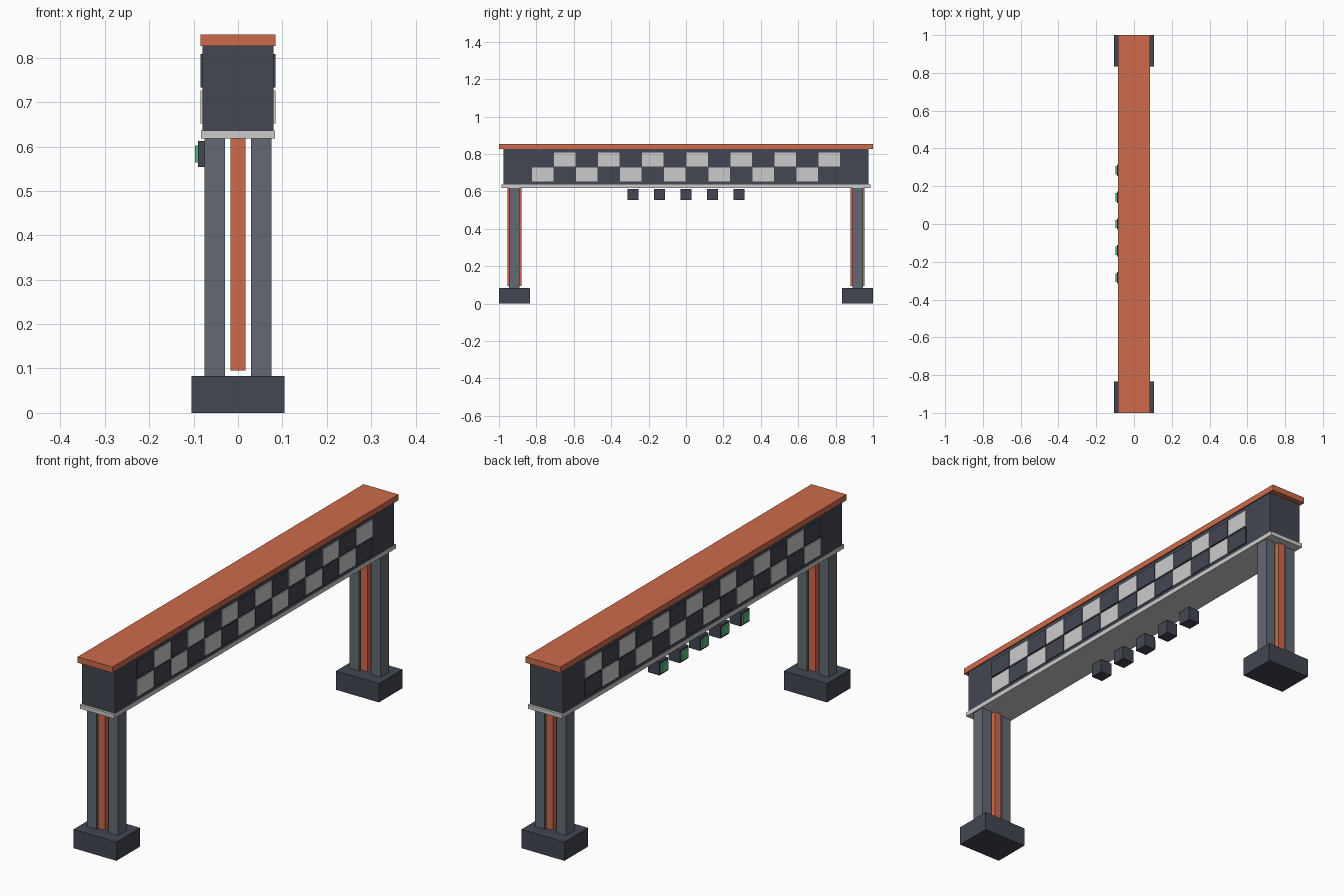
import bpy

if "Cube" in bpy.data.objects:
    bpy.data.objects.remove(bpy.data.objects["Cube"], do_unlink=True)


def make_material(name, rgb):
    mat = bpy.data.materials.new(name)
    mat.use_nodes = True
    colour = (*rgb, 1)
    mat.diffuse_color = colour
    mat.node_tree.nodes["Principled BSDF"].inputs["Base Color"].default_value = colour
    return mat


orange = make_material("burnt orange", (0.61, 0.145, 0.07))
charcoal = make_material("charcoal", (0.056, 0.061, 0.085))
steel = make_material("steel grey", (0.125, 0.144, 0.174))
white = make_material("off white", (0.6, 0.6, 0.6))
green = make_material("signal green", (0.1, 0.48, 0.22))


def box(name, centre, size, mat):
    bpy.ops.mesh.primitive_cube_add(size=1, location=centre)
    obj = bpy.context.object
    obj.name = name
    obj.scale = size
    bpy.ops.object.transform_apply(location=False, rotation=False, scale=True)
    obj.data.materials.append(mat)
    return obj


# Overhead beam with its cap and lower trim
box("beam", (0, 0, 0.731), (0.16, 1.952, 0.194), charcoal)
box("top_cap", (0, 0, 0.839), (0.17, 2, 0.026), orange)
box("lower_trim", (0, 0, 0.627), (0.166, 1.974, 0.018), white)

# Legs: footing, twin posts and a central coloured strip
for end, label in ((-1, "front"), (1, "back")):
    box(f"{label}_footing", (0, end * 0.9175, 0.0415), (0.21, 0.165, 0.083), charcoal)
    box(f"{label}_strip", (0, end * 0.918, 0.3575), (0.034, 0.075, 0.525), orange)
    for side, side_label in ((-1, "right"), (1, "left")):
        box(f"{label}_{side_label}_post", (side * 0.0525, end * 0.918, 0.35),
            (0.047, 0.058, 0.54), steel)

# Chequered panels along both long sides
columns, pitch = 14, 0.1177
for side, side_label in ((-1, "right"), (1, "left")):
    for row in range(2):
        for col in range(columns):
            y = (col - (columns - 1) / 2) * pitch
            mat = white if (row + col) % 2 == 0 else charcoal
            box(f"{side_label}_check_panel", (side * 0.082, y, 0.689 + row * 0.082),
                (0.005, 0.115, 0.075), mat)

# Signal lamps hanging below the beam
for i in range(-2, 3):
    y = i * 0.142
    box("lamp_housing", (-0.0625, y, 0.583), (0.055, 0.06, 0.058), charcoal)
    box("lamp_lens", (-0.0925, y, 0.583), (0.009, 0.044, 0.039), green)
